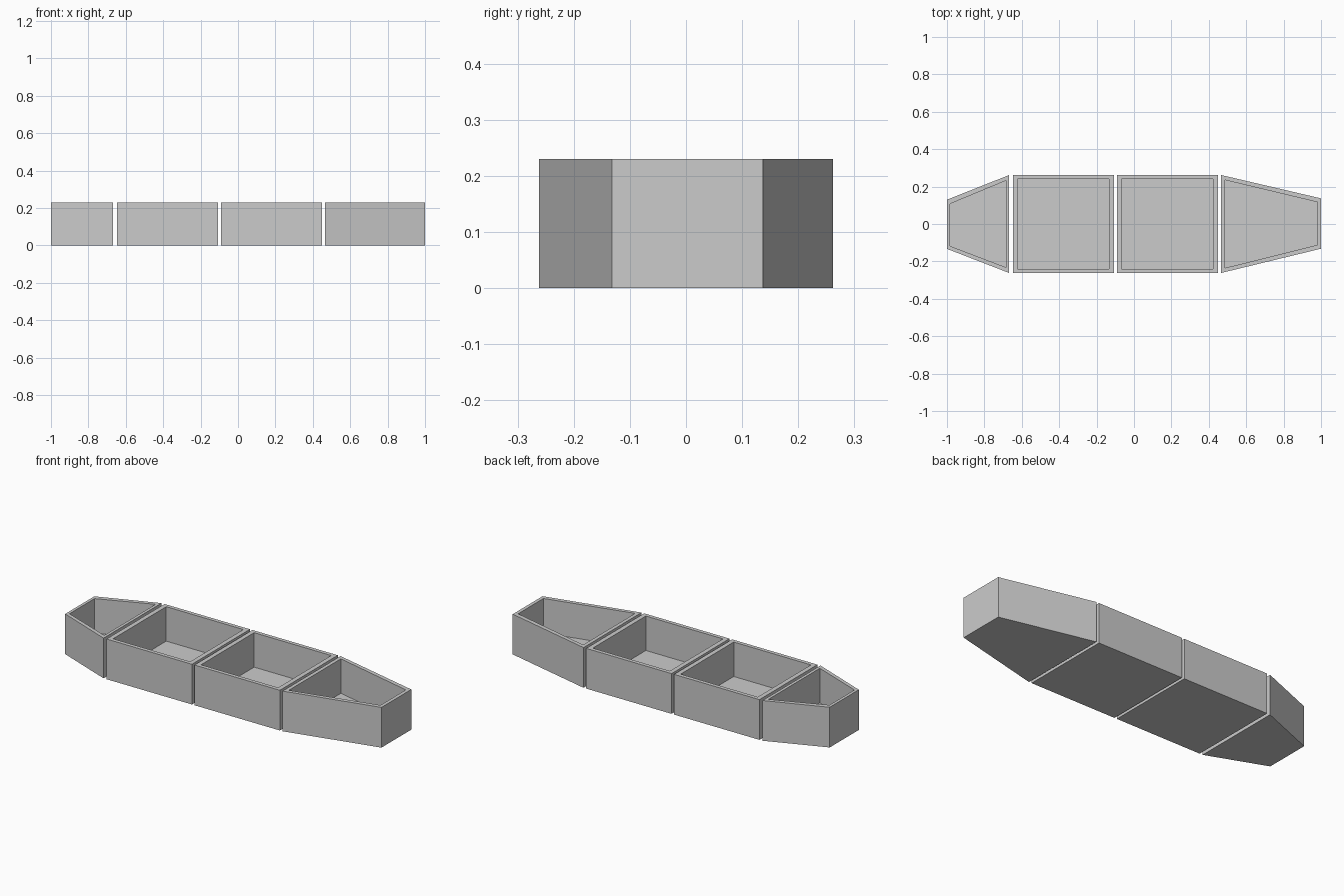
import bpy
import bmesh

if "Cube" in bpy.data.objects:
    bpy.data.objects.remove(bpy.data.objects["Cube"], do_unlink=True)

HEIGHT = 0.23
FLOOR = 0.033
HALF_WIDTH = 0.262

# Single plain grey for every section
grey = bpy.data.materials.new("light_grey")
grey.use_nodes = True
colour = (0.6, 0.6, 0.6, 1)
grey.diffuse_color = colour
bsdf = next(n for n in grey.node_tree.nodes if n.type == "BSDF_PRINCIPLED")
bsdf.inputs["Base Color"].default_value = colour


def outline(x0, low0, high0, x1, low1, high1):
    """Counter-clockwise four-sided plan."""
    return [(x0, low0), (x1, low1), (x1, high1), (x0, high0)]


def open_tray(name, outer, inner):
    """Open-topped box with thick walls, skinned through four rings."""
    bm = bmesh.new()
    levels = [(outer, 0), (outer, HEIGHT), (inner, HEIGHT), (inner, FLOOR)]
    rings = [[bm.verts.new((x, y, z)) for x, y in plan] for plan, z in levels]
    for a, b in zip(rings, rings[1:]):
        for i in range(4):
            j = (i + 1) % 4
            bm.faces.new((a[i], a[j], b[j], b[i]))
    bm.faces.new(rings[0][::-1])   # underside
    bm.faces.new(rings[-1])        # inside floor
    bmesh.ops.recalc_face_normals(bm, faces=bm.faces)
    mesh = bpy.data.meshes.new(name)
    bm.to_mesh(mesh)
    bm.free()
    mesh.materials.append(grey)
    obj = bpy.data.objects.new(name, mesh)
    bpy.context.collection.objects.link(obj)


W = HALF_WIDTH

# Two square middle sections
for name, x0, x1 in (("middle_section_right", -0.648, -0.108),
                     ("middle_section_left", -0.092, 0.448)):
    v = W - 0.022
    open_tray(name, outline(x0, -W, W, x1, -W, W),
              outline(x0 + 0.026, -v, v, x1 - 0.026, -v, v))

# Short tapered end
open_tray("short_end_section",
          outline(-1, -0.133, 0.13, -0.667, -W, W),
          outline(-0.983, -0.118, 0.108, -0.684, -0.232, 0.232))

# Long tapered end
open_tray("long_end_section",
          outline(0.465, -W, W, 1, -0.132, 0.137),
          outline(0.486, -0.235, 0.235, 0.98, -0.112, 0.117))
